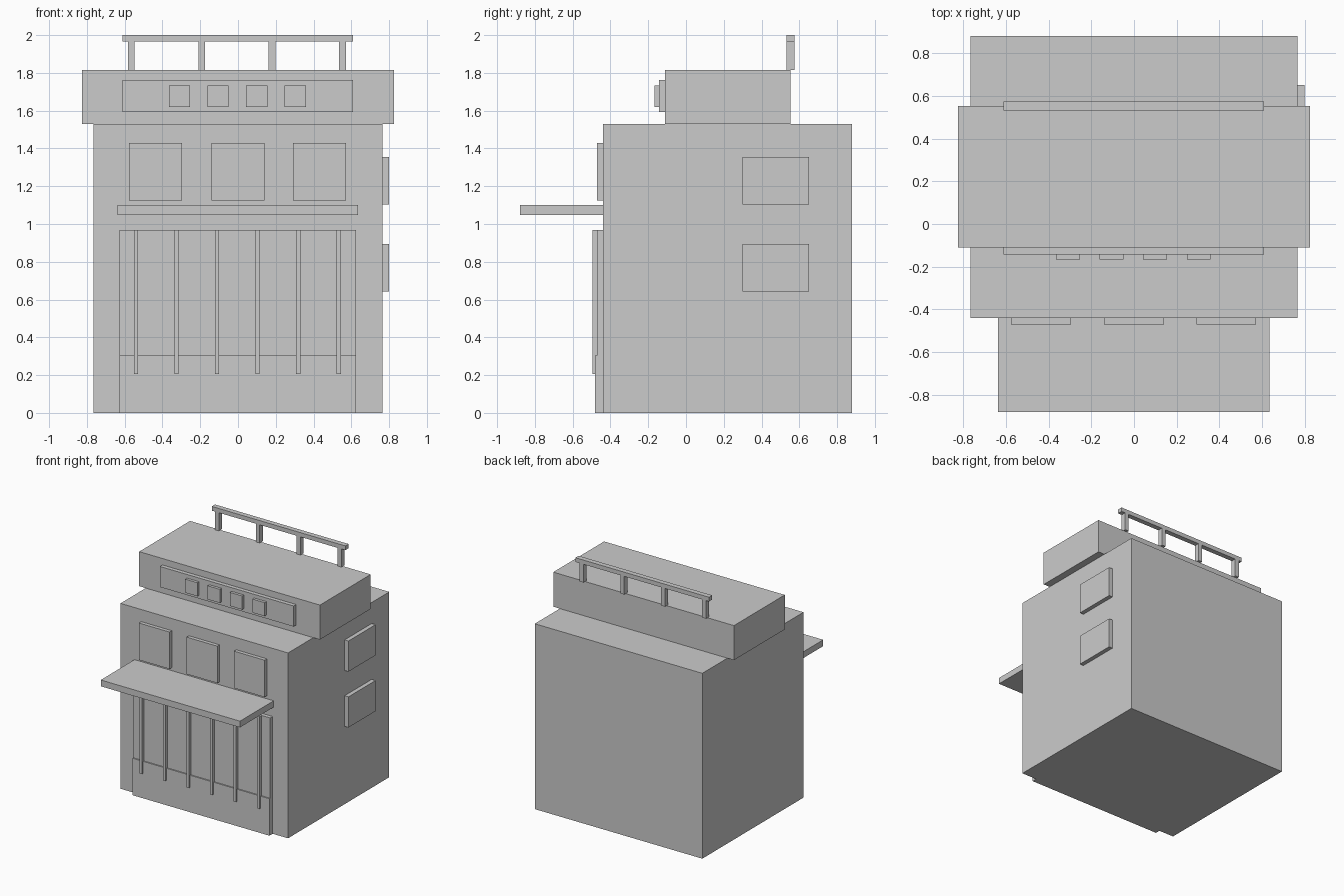
import bpy

cube = bpy.data.objects.get("Cube")
if cube:
    bpy.data.objects.remove(cube, do_unlink=True)

grey = bpy.data.materials.new("plain grey")
grey.use_nodes = True
color = (0.6, 0.6, 0.6, 1)
grey.diffuse_color = color
grey.node_tree.nodes["Principled BSDF"].inputs["Base Color"].default_value = color


def box(name, x, y, z):
    """Box from its (min, max) range on each axis."""
    ranges = (x, y, z)
    bpy.ops.mesh.primitive_cube_add(size=1, location=[(a + b) / 2 for a, b in ranges])
    ob = bpy.context.object
    ob.name = name
    ob.scale = [b - a for a, b in ranges]
    bpy.ops.object.transform_apply(location=False, rotation=False, scale=True)
    ob.data.materials.append(grey)
    return ob


def row(name, centres, width, y, z):
    """Equal boxes at several x positions."""
    for i, c in enumerate(centres, 1):
        box(f"{name}_{i}", (c - width / 2, c + width / 2), y, z)


WALL = -0.44   # front wall
ROOF = 1.53    # top of the main block
SIGN = -0.11   # front of the upper block
TOP = 1.815    # top of the upper block

# Main masses
box("main_block", (-0.765, 0.765), (WALL, 0.88), (0, ROOF))
box("upper_block", (-0.825, 0.825), (SIGN, 0.553), (ROOF, TOP))

# Entrance panel, its base and the vertical bars
box("entrance_panel", (-0.628, 0.625), (-0.472, WALL), (0.305, 0.968))
box("entrance_base", (-0.628, 0.625), (-0.482, WALL), (0, 0.305))
row("entrance_bar", [-0.54 + 0.2147 * i for i in range(6)], 0.022,
    (-0.496, -0.47), (0.205, 0.968))

# Awning and upper windows
box("awning", (-0.637, 0.634), (-0.88, WALL), (1.048, 1.1))
row("front_window", (-0.436, 0, 0.432), 0.28, (-0.47, WALL), (1.125, 1.43))

# Sign board with raised squares
box("sign_board", (-0.612, 0.608), (-0.143, SIGN), (1.592, 1.762))
row("sign_square", [-0.31 + 0.2045 * i for i in range(4)], 0.112,
    (-0.166, -0.143), (1.62, 1.732))

# Windows on the left side
for name, z in (("lower", (0.642, 0.895)), ("upper", (1.103, 1.356))):
    box(f"side_window_{name}", (0.765, 0.8), (0.298, 0.652), z)

# Roof railing
RAIL_Y = (0.532, 0.574)
box("rail_bar", (-0.612, 0.608), RAIL_Y, (1.965, 2))
row("rail_post", [-0.565 + 0.3727 * i for i in range(4)], 0.036, RAIL_Y, (TOP, 1.965))
